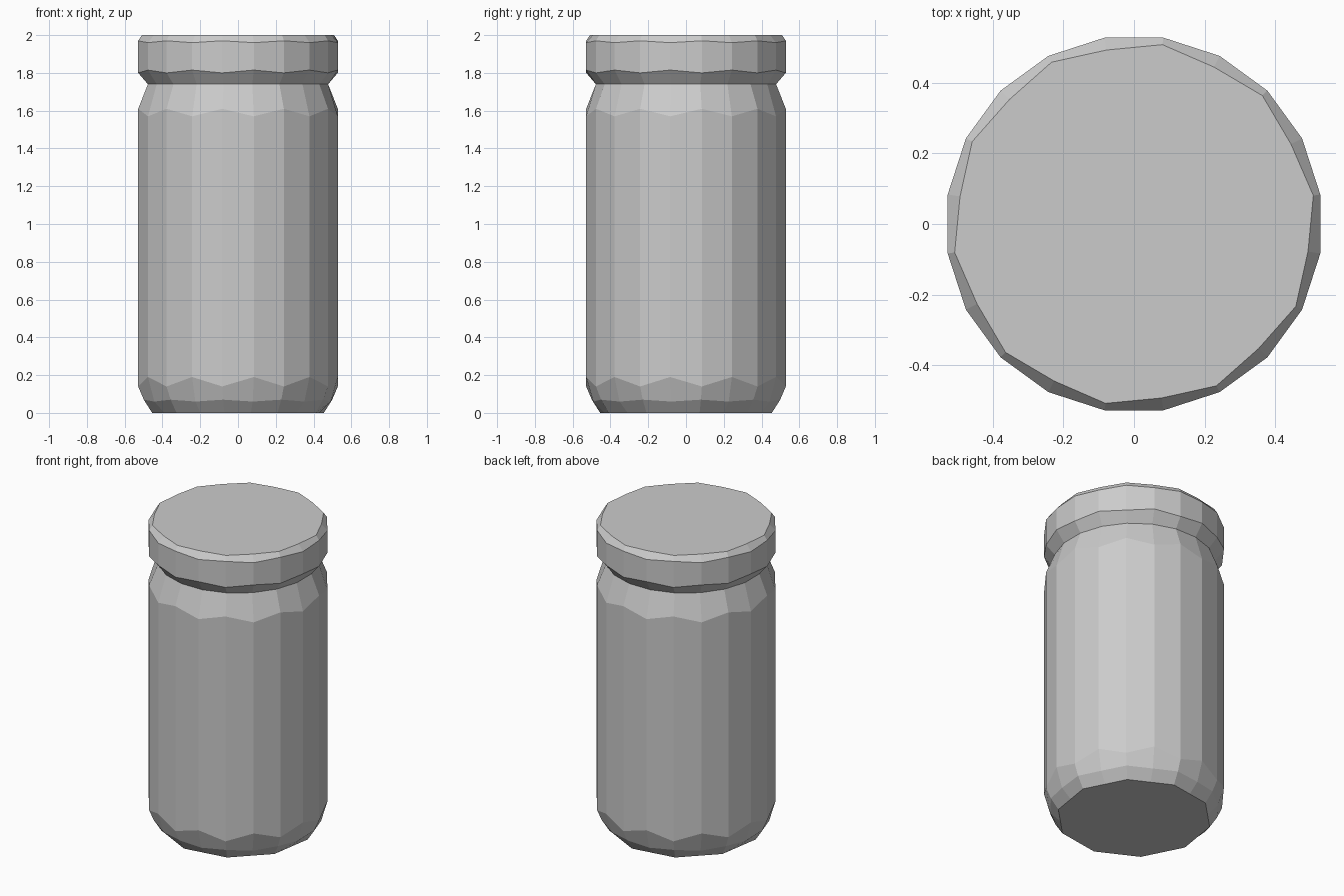
import bpy, bmesh
from math import sin, cos, pi

if "Cube" in bpy.data.objects:
    bpy.data.objects.remove(bpy.data.objects["Cube"])

SIDES = 20
STEP = 2 * pi / SIDES

grey = bpy.data.materials.new("plain grey")
grey.use_nodes = True
grey.diffuse_color = (0.6, 0.6, 0.6, 1)
grey.node_tree.nodes["Principled BSDF"].inputs["Base Color"].default_value = grey.diffuse_color


def lathe(name, rings, cap_bottom=False, cap_top=False):
    """Loft rings of (radius, z, odd radius factor, odd z shift)."""
    bm = bmesh.new()
    loops = []
    for radius, z, factor, shift in rings:
        loop = []
        for i in range(SIDES):
            odd = i % 2
            r = radius * (factor if odd else 1)
            a = (i + 0.5) * STEP
            loop.append(bm.verts.new((r * cos(a), r * sin(a), z + shift * odd)))
        loops.append(loop)
    for low, high in zip(loops, loops[1:]):
        for i in range(SIDES):
            j = (i + 1) % SIDES
            bm.faces.new((low[i], low[j], high[j], high[i]))
    if cap_bottom:
        bm.faces.new(loops[0][::-1])
    if cap_top:
        bm.faces.new(loops[-1])
    mesh = bpy.data.meshes.new(name)
    bm.to_mesh(mesh)
    bm.free()
    mesh.materials.append(grey)
    obj = bpy.data.objects.new(name, mesh)
    bpy.context.collection.objects.link(obj)
    return obj


# The foot and lid edges have half as many corners as the walls
chord = cos(STEP)

# Jar body: chamfered foot, straight wall, sloping shoulder
lathe("jar_body", [
    (0.46, 0, chord, 0),
    (0.505, 0.07, 0.985, -0.01),
    (0.535, 0.14, 1, 0.05),
    (0.535, 1.61, 1, -0.04),
    (0.483, 1.74, 1, 0),
], cap_bottom=True)

# Lid: flared underside, straight rim, softened top edge
lathe("lid", [
    (0.483, 1.74, 1, 0),
    (0.535, 1.80, 1, 0.015),
    (0.535, 1.97, 1, -0.01),
    (0.515, 2.0, 0.97, 0),
], cap_top=True)
